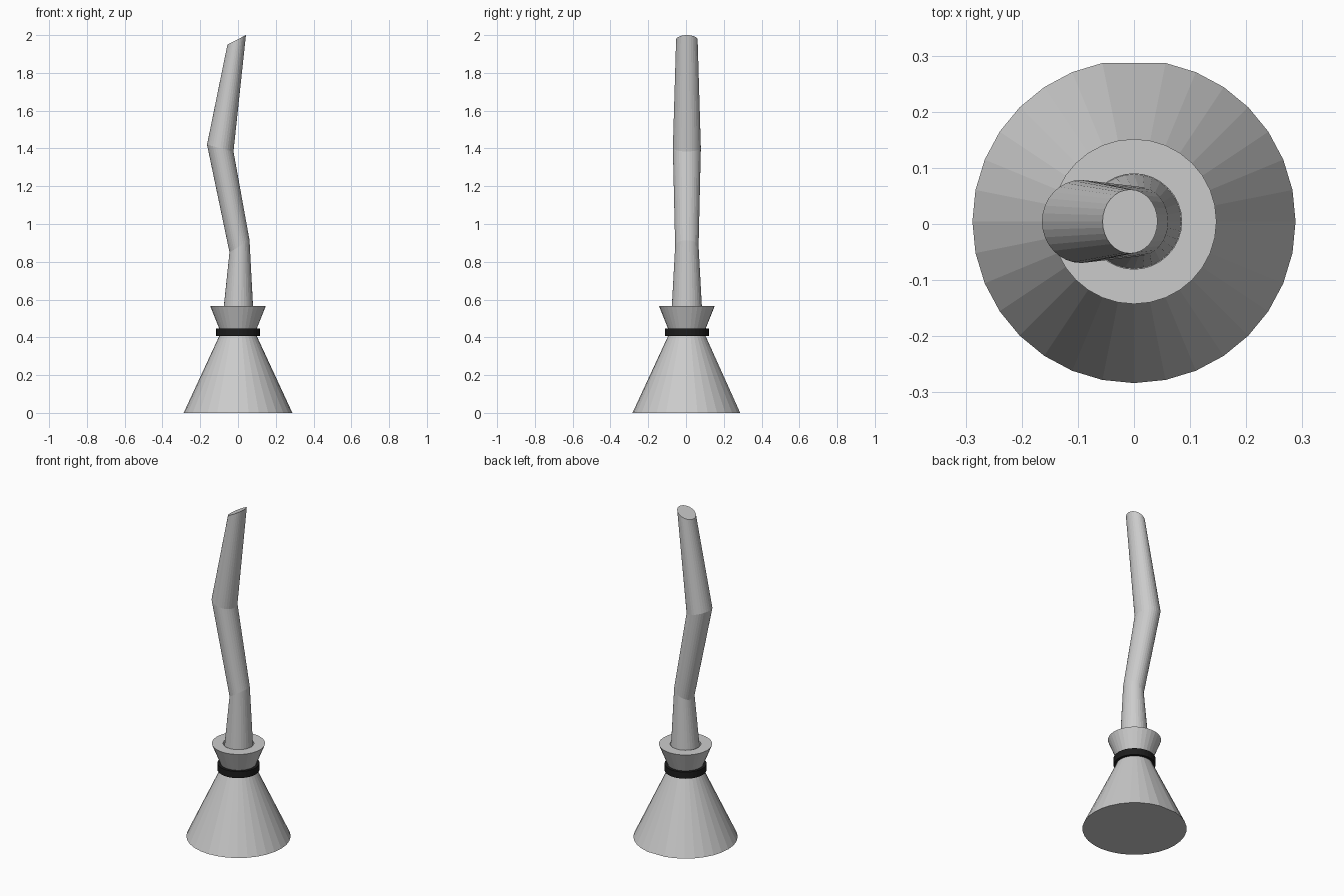
import bpy, bmesh, math
from mathutils import Vector

if "Cube" in bpy.data.objects:
    bpy.data.objects.remove(bpy.data.objects["Cube"])

SIDES = 32
CY = 0.0045  # axis of the broom


def ring(radius, z, x=0.0, dx=None, dz=0.0):
    """Ellipse of points; dx/dz tilt the ring about the y axis."""
    dx = radius if dx is None else dx
    pts = []
    for i in range(SIDES):
        a = 2 * math.pi * i / SIDES
        c, s = math.cos(a), math.sin(a)
        pts.append(Vector((x + dx * c, CY + radius * s, z + dz * c)))
    return pts


def loft(name, rings, caps=True, closed=False):
    """Skin a list of rings into one flat-shaded mesh object."""
    bm = bmesh.new()
    loops = [[bm.verts.new(p) for p in r] for r in rings]
    pairs = list(zip(loops, loops[1:]))
    if closed:
        pairs.append((loops[-1], loops[0]))
    for a, b in pairs:
        for i in range(SIDES):
            j = (i + 1) % SIDES
            bm.faces.new((a[i], a[j], b[j], b[i]))
    if caps and not closed:
        bm.faces.new(loops[0][::-1])
        bm.faces.new(loops[-1])
    bmesh.ops.recalc_face_normals(bm, faces=bm.faces)
    mesh = bpy.data.meshes.new(name)
    bm.to_mesh(mesh)
    bm.free()
    obj = bpy.data.objects.new(name, mesh)
    bpy.context.collection.objects.link(obj)
    return obj


# Bristles: skirt, pinched waist, flared collar with a socket for the handle
hem = ring(0.288, 0.0)
back = SIDES // 4
hem[back] = (hem[back - 1] + hem[back + 1]) / 2  # one wide facet at the back
loft("bristles", [hem, ring(0.091, 0.425), ring(0.147, 0.565),
                  ring(0.085, 0.565), ring(0.085, 0.48)])

# Dark band tied around the waist
band = loft("band", [ring(0.116, 0.406), ring(0.116, 0.446),
                     ring(0.088, 0.446), ring(0.088, 0.406)], closed=True)
black = bpy.data.materials.new("black_cord")
black.diffuse_color = (0.012, 0.012, 0.012, 1)
black.use_nodes = True
black.node_tree.nodes["Principled BSDF"].inputs["Base Color"].default_value = black.diffuse_color
band.data.materials.append(black)

# Crooked handle: base, two kinks with mitred rings, slanted tip
loft("handle", [ring(0.084, 0.48),
                ring(0.062, 0.882, 0.008, 0.053, 0.032),
                ring(0.074, 1.402, -0.094, 0.070, -0.018),
                ring(0.057, 1.975, -0.007, 0.049, 0.025)])
